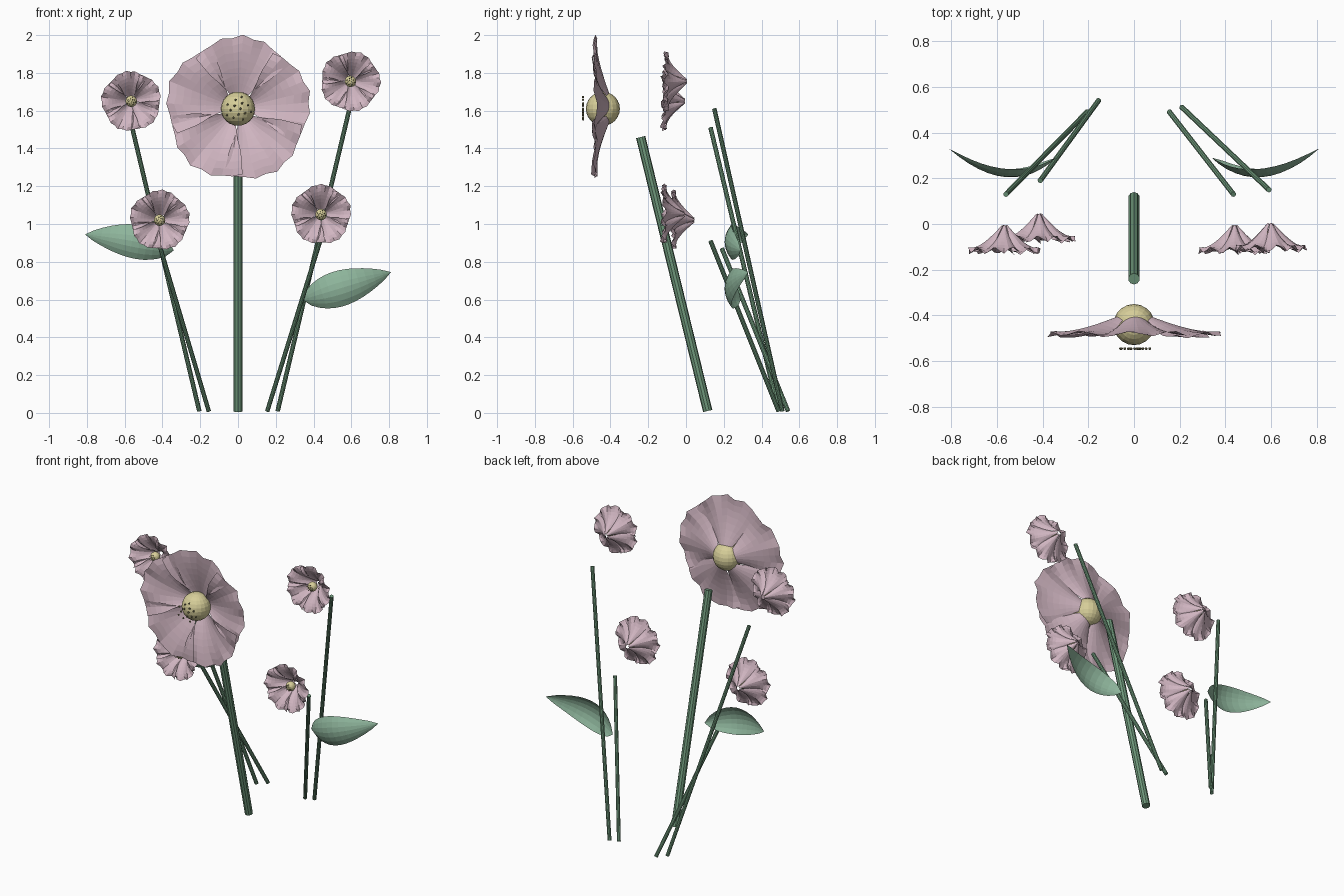
import bpy, bmesh, math
from mathutils import Vector

if "Cube" in bpy.data.objects:
    bpy.data.objects.remove(bpy.data.objects["Cube"])


def material(name, r, g, b):
    m = bpy.data.materials.new(name)
    m.diffuse_color = (r, g, b, 1)
    m.use_nodes = True
    m.node_tree.nodes["Principled BSDF"].inputs["Base Color"].default_value = m.diffuse_color
    return m


PINK = material("petal_pink", 0.64, 0.47, 0.54)
YELLOW = material("centre_yellow", 0.68, 0.62, 0.32)
OLIVE = material("seed_olive", 0.25, 0.23, 0.12)
STEM = material("stem_green", 0.16, 0.32, 0.20)
LEAF = material("leaf_green", 0.27, 0.46, 0.33)


def finish(bm, name, mat):
    me = bpy.data.meshes.new(name)
    bm.to_mesh(me)
    bm.free()
    ob = bpy.data.objects.new(name, me)
    bpy.context.collection.objects.link(ob)
    me.materials.append(mat)
    return ob


def grid(bm, nu, nv, fn):
    """Sheet of quads; fn(u, v) with u in 0..1 and v in -1..1."""
    rows = [[bm.verts.new(fn(i / nu, 2 * j / nv - 1)) for j in range(nv + 1)]
            for i in range(nu + 1)]
    for a, b in zip(rows, rows[1:]):
        for j in range(nv):
            bm.faces.new((a[j], a[j + 1], b[j + 1], b[j]))


def stem(name, a, b, r):
    a, b = Vector(a), Vector(b)
    bpy.ops.mesh.primitive_cylinder_add(vertices=10, radius=r, depth=(b - a).length,
                                        location=(a + b) / 2)
    ob = bpy.context.object
    ob.name = name
    ob.rotation_euler = (b - a).to_track_quat('Z', 'Y').to_euler()
    ob.data.materials.append(STEM)


def flower(name, x, y, z, radius, inner, depth, cup, ripple, phase,
           ball_r, ball_y, seed_y, seed_r):
    # five overlapping cupped petals; y is the back of the bowl
    bm = bmesh.new()
    for k in range(5):
        mid = phase + k * math.tau / 5

        def point(u, v):
            half = math.radians(30 + 14 * min(1, u * 1.8))
            ang = mid + v * half
            edge = radius * (1 - 0.10 * abs(v) ** 1.5 + 0.02 * math.cos(v * 14) * u)
            r = inner + (edge - inner) * u
            back = depth * (0.25 * u + 0.75 * math.sin(u * math.pi / 2))
            bend = cup * v * v * math.sin(math.pi * min(1, u * 0.9 + 0.05))
            twist = 0.25 * cup * v * u
            frill = ripple * u ** 5 * math.sin(v * 9 + k)
            return (x + r * math.cos(ang), y - back - bend - twist + frill,
                    z + r * math.sin(ang))
        grid(bm, 8, 10, point)
    finish(bm, name + "_petals", PINK)

    # round centre
    bpy.ops.mesh.primitive_uv_sphere_add(segments=20, ring_count=12, radius=ball_r,
                                         location=(x, ball_y, z))
    ob = bpy.context.object
    ob.name = name + "_centre"
    ob.data.materials.append(YELLOW)

    # seeds in a flat spiral in front of the centre
    bm = bmesh.new()
    for i in range(14):
        rr = ball_r * 0.8 * math.sqrt((i + 0.5) / 14)
        t = i * 2.39996
        res = bmesh.ops.create_icosphere(bm, subdivisions=1, radius=seed_r)
        bmesh.ops.translate(bm, verts=res["verts"],
                            vec=(x + rr * math.cos(t), seed_y, z + rr * math.sin(t)))
    finish(bm, name + "_seeds", OLIVE)


def leaf(name, base, middle, tip, width):
    # pointed, folded leaf swept along a bowed midrib
    base, middle, tip = Vector(base), Vector(middle), Vector(tip)
    ctrl = 2 * middle - (base + tip) / 2
    along = tip - base
    side = Vector((-along.z, 0, along.x)).normalized()
    bm = bmesh.new()

    def point(u, v):
        p = base * (1 - u) ** 2 + ctrl * 2 * u * (1 - u) + tip * u * u
        w = width * math.sin(math.pi * u ** 0.85) ** 0.8 if 0 < u < 1 else 0
        return p + side * (w * v) + Vector((0, 0.035 * v * v * w / width, 0))
    grid(bm, 12, 6, point)
    bmesh.ops.remove_doubles(bm, verts=bm.verts[:], dist=0.0005)
    finish(bm, name, LEAF)


# stems
stem("main_stem", (0, 0.115, 0.01), (0, -0.24, 1.46), 0.025)
stem("lower_left_stem", (-0.155, 0.54, 0.01), (-0.41, 0.19, 0.87), 0.012)
stem("upper_left_stem", (-0.205, 0.49, 0.01), (-0.56, 0.13, 1.51), 0.012)
stem("lower_right_stem", (0.155, 0.49, 0.01), (0.435, 0.13, 0.91), 0.012)
stem("upper_right_stem", (0.21, 0.51, 0.01), (0.59, 0.15, 1.61), 0.012)

# large front flower
flower("large_flower", 0, -0.395, 1.61, 0.385, 0.05, 0.085, 0.025, 0.012,
       math.radians(86), 0.09, -0.44, -0.545, 0.007)

# four small flowers
for name, x, y, z, ph in (("upper_left_flower", -0.565, -0.005, 1.65, 100),
                          ("lower_left_flower", -0.415, 0.045, 1.02, 85),
                          ("upper_right_flower", 0.595, 0.005, 1.755, 70),
                          ("lower_right_flower", 0.44, -0.005, 1.05, 90)):
    flower(name, x, y, z, 0.16, 0.012, 0.11, 0.02, 0.015, math.radians(ph),
           0.03, y - 0.065, y - 0.097, 0.003)

# leaves
leaf("left_leaf", (-0.34, 0.29, 0.86), (-0.56, 0.205, 0.91), (-0.81, 0.33, 0.945), 0.09)
leaf("right_leaf", (0.34, 0.29, 0.60), (0.56, 0.205, 0.665), (0.81, 0.33, 0.745), 0.095)
